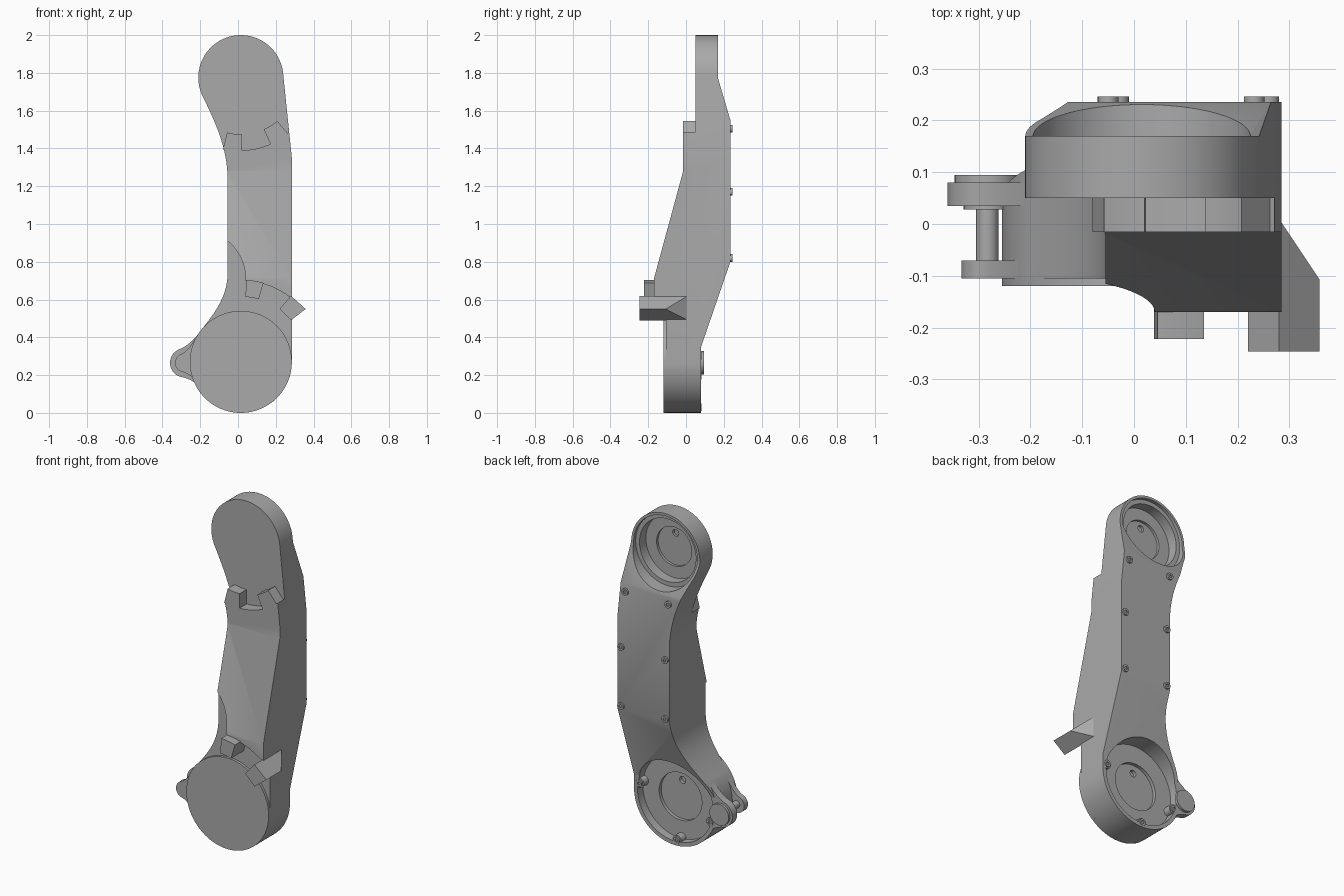
import bpy, bmesh
from math import sin, cos, radians
from mathutils import Vector
from mathutils.geometry import interpolate_bezier

if "Cube" in bpy.data.objects:
    bpy.data.objects.remove(bpy.data.objects["Cube"])

grey = bpy.data.materials.new("plain grey")
grey.use_nodes = True
grey.diffuse_color = (0.4, 0.4, 0.4, 1)
grey.node_tree.nodes["Principled BSDF"].inputs["Base Color"].default_value = (0.4, 0.4, 0.4, 1)

TOP, TOP_R = (0.015, 1.775), 0.225
LOW, LOW_R = (0.015, 0.27), 0.27
LUG = (-0.283, 0.265)


def finish(name, bm):
    bmesh.ops.recalc_face_normals(bm, faces=bm.faces)
    mesh = bpy.data.meshes.new(name)
    bm.to_mesh(mesh)
    bm.free()
    mesh.materials.append(grey)
    ob = bpy.data.objects.new(name, mesh)
    bpy.context.collection.objects.link(ob)
    return ob


def prism(name, outline, lo, hi, axis="y"):
    """Extrude an (x, z) outline along y, or a (y, z) outline along x."""
    bm = bmesh.new()
    place = (lambda a, b, d: (a, d, b)) if axis == "y" else (lambda a, b, d: (d, a, b))
    face = bm.faces.new([bm.verts.new(place(a, b, lo)) for a, b in outline])
    moved = bmesh.ops.extrude_face_region(bm, geom=[face])["geom"]
    shift = place(0, 0, hi - lo)
    bmesh.ops.translate(bm, vec=shift, verts=[v for v in moved if isinstance(v, bmesh.types.BMVert)])
    return finish(name, bm)


def arc(centre, r, start, end, steps=32):
    angles = [radians(start + (end - start) * i / steps) for i in range(steps + 1)]
    return [(centre[0] + r * cos(a), centre[1] + r * sin(a)) for a in angles]


def disc(name, centre, r, lo, hi, steps=64):
    return prism(name, arc(centre, r, 0, 360, steps)[:-1], lo, hi)


def sector(name, centre, r0, r1, start, end, lo, hi):
    return prism(name, arc(centre, r0, start, end, 6) + arc(centre, r1, end, start, 6), lo, hi)


def bezier(*points):
    return [(p.x, p.y) for p in interpolate_bezier(*[Vector(p).to_3d() for p in points], 18)][1:-1]


def combine(ob, tool, operation):
    """Bake a boolean and discard the tool."""
    mod = ob.modifiers.new("combine", "BOOLEAN")
    mod.operation, mod.object, mod.solver = operation, tool, "EXACT"
    graph = bpy.context.evaluated_depsgraph_get()
    mesh = bpy.data.meshes.new_from_object(ob.evaluated_get(graph))
    ob.modifiers.clear()
    ob.data = mesh
    bpy.data.objects.remove(tool)


# Arm body: front outline crossed with the side profile
outline = arc(TOP, TOP_R, 5, 206, 64)
outline += bezier((-0.187, 1.676), (-0.10, 1.50), (-0.055, 1.38), (-0.055, 1.23))
outline += [(-0.055, 1.23), (-0.055, 0.73)]
outline += bezier((-0.055, 0.73), (-0.06, 0.60), (-0.14, 0.51), (-0.2, 0.432))
outline += arc(LOW, LOW_R, 143, 360, 64) + [(0.285, 1.35)]
profile = [(0.05, 2.1), (0.05, 1.62), (-0.015, 1.62), (-0.015, 1.28), (-0.17, 0.71), (-0.17, 0.4),
           (-0.12, 0.3), (-0.12, -0.1), (0.08, -0.1), (0.08, 0.35), (0.235, 0.80), (0.235, 1.55),
           (0.17, 1.77), (0.17, 2.1)]
body = prism("arm_body", outline, -0.6, 0.6)
combine(body, prism("side_profile", profile, -1, 1, "x"), "INTERSECT")

# Front clearances and round back pockets
for centre, r, lo, hi in [
        (TOP, 0.385, -0.5, 0.05), (LOW, 0.43, -0.5, -0.105), ((-0.22, 0.71), 0.26, -0.5, -0.105),
        (TOP, 0.21, 0.15, 0.5), (TOP, 0.185, 0.09, 0.5), (TOP, 0.115, 0.075, 0.5),
        (LOW, 0.247, 0.03, 0.5), (LOW, 0.14, 0.01, 0.5),
        ((TOP[0], TOP[1] + 0.075), 0.02, 0.06, 0.5), ((LOW[0], LOW[1] + 0.09), 0.02, -0.01, 0.5)]:
    combine(body, disc("cutter", centre, r, lo, hi, 96), "DIFFERENCE")
parts = [body]

# Lower joint cover
parts.append(disc("joint_cover", LOW, LOW_R, -0.12, -0.1, 96))

# Stop tabs round both joints
parts.append(sector("upper_stop_right", TOP, 0.30, 0.392, -104, -89, -0.015, 0.051))
upper_left = sector("upper_stop_left", TOP, 0.30, 0.42, -66, -50, -0.015, 0.051)
combine(upper_left, prism("trim", outline, -0.6, 0.6), "INTERSECT")
parts.append(upper_left)
parts.append(sector("lower_stop", LOW, 0.345, 0.435, 74, 86, -0.222, -0.1))

# Outer stop with its tapered root
bm = bmesh.new()
quad = [(0.22, 0.55), (0.28, 0.49), (0.358, 0.55), (0.28, 0.62)]
for y, corners in ((-0.246, quad), (-0.107, quad), (0.01, [quad[0], quad[1], quad[3]])):
    for x, z in corners:
        bm.verts.new((x, y, z))
bmesh.ops.convex_hull(bm, input=bm.verts)
bmesh.ops.dissolve_limit(bm, angle_limit=0.02, verts=bm.verts, edges=bm.edges)
parts.append(finish("outer_stop", bm))

# Clevis lug: two plates, pin, washer and round cap
for name, r, lo, hi in (("lug_back_plate", 0.077, 0.035, 0.08), ("lug_front_plate", 0.05, -0.105, -0.07)):
    low_root = (-0.185, 0.12) if r > 0.06 else (-0.20, 0.15)
    shape = arc(LUG, r, 110, 255, 24)
    first, last = shape[0], shape[-1]
    shape += bezier(last, (last[0] + 0.05, last[1] - 0.01), (-0.22, 0.16), low_root) + [low_root]
    shape += arc(LOW, 0.25, 215, 145, 12) + [(-0.2, 0.432)]
    shape += bezier((-0.2, 0.432), (-0.23, 0.39), (first[0] + 0.04, first[1] + 0.015), first)
    parts.append(prism(name, shape, lo, hi))
parts.append(disc("lug_pin", LUG, 0.0215, -0.08, 0.04, 32))
parts.append(disc("lug_washer", LUG, 0.046, 0.028, 0.036, 32))
parts.append(disc("lug_cap", LUG, 0.063, 0.079, 0.095, 48))


# Socket screws on the back
def screw(name, centre, lo, hi):
    head = disc(name, centre, 0.02, lo, hi, 24)
    combine(head, disc("socket", centre, 0.01, hi - 0.007, hi + 0.1, 6), "DIFFERENCE")
    parts.append(head)


for i, (left, right, z) in enumerate([(0.232, -0.05, 1.505), (0.26, -0.03, 1.17), (0.26, -0.03, 0.82)]):
    screw(f"cover_screw_left_{i}", (left, z), 0.22, 0.246)
    screw(f"cover_screw_right_{i}", (right, z), 0.22, 0.246)

# Screw bosses in the lower pocket rim
for i, angle in enumerate((8, 268, 198)):
    spot = arc(LOW, 0.24, angle, angle, 1)[0]
    parts.append(disc(f"rim_boss_{i}", spot, 0.028, 0.02, 0.074, 24))
    screw(f"rim_screw_{i}", spot, 0.07, 0.083)

for ob in parts:
    bpy.ops.object.select_all(action="DESELECT")
    ob.select_set(True)
    bpy.context.view_layer.objects.active = ob
    bpy.ops.object.shade_smooth_by_angle(angle=radians(30))
